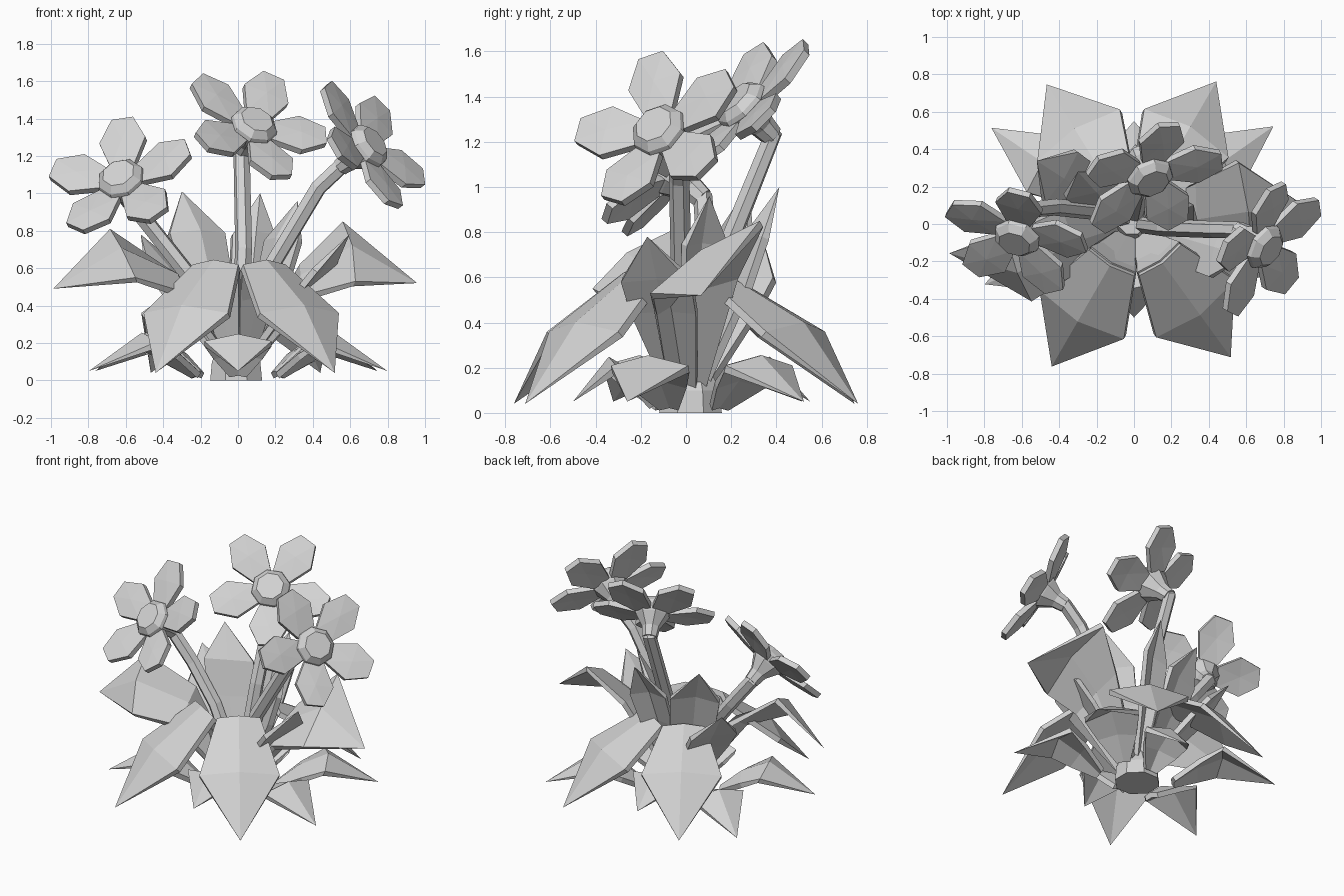
import bpy, bmesh
from math import sin, cos, pi, radians
from mathutils import Vector, Matrix

cube = bpy.data.objects.get("Cube")
if cube:
    bpy.data.objects.remove(cube, do_unlink=True)

GREY = (0.65, 0.65, 0.65, 1)
mat = bpy.data.materials.new("pale_grey")
mat.use_nodes = True
mat.diffuse_color = GREY
mat.node_tree.nodes["Principled BSDF"].inputs["Base Color"].default_value = GREY


def add_object(name, data):
    obj = bpy.data.objects.new(name, data)
    data.materials.append(mat)
    bpy.context.collection.objects.link(obj)
    return obj


def from_bmesh(name, bm, matrix=None):
    bmesh.ops.recalc_face_normals(bm, faces=bm.faces)
    if matrix:
        bm.transform(matrix)
    mesh = bpy.data.meshes.new(name)
    bm.to_mesh(mesh)
    bm.free()
    return add_object(name, mesh)


def bridge(bm, rings):
    for a, b in zip(rings, rings[1:]):
        for i in range(len(a)):
            j = (i + 1) % len(a)
            bm.faces.new((a[i], a[j], b[j], b[i]))


def lathe(name, profile, sides, matrix=None):
    """Closed faceted solid from a (radius, height) profile."""
    bm = bmesh.new()
    rings = [[bm.verts.new((r * cos(2 * pi * (i + .5) / sides),
                            r * sin(2 * pi * (i + .5) / sides), z))
              for i in range(sides)] for r, z in profile]
    bridge(bm, rings)
    bm.faces.new(rings[0])
    bm.faces.new(rings[-1])
    return from_bmesh(name, bm, matrix)


def leaf(name, angle, rows, tip, tilt=0, bend=0, skew=0, ridge=.04):
    """Thick ridged leaf with a sharp tip; rows are (radius, height, half width)."""
    bm = bmesh.new()
    rings = []
    last = len(rows) - 1
    for k, (r, z, half) in enumerate(rows):
        a = radians(angle + bend * k / last)
        turned = a + radians(skew)
        out = Vector((cos(a), sin(a), 0))
        mid = out * r + Vector((0, 0, z))
        side = Vector((-sin(turned), cos(turned), 0)) * half
        side.z = tilt * k / last
        nxt = rows[k + 1] if k < last else tip
        run = out * (nxt[0] - r) + Vector((0, 0, nxt[1] - z))
        up = run.cross(side).normalized()
        top = [mid - side, mid + up * ridge * half / rows[-1][2], mid + side]
        under = [p - up * .035 for p in reversed(top)]
        rings.append([bm.verts.new(p) for p in top + under])
    bridge(bm, rings)
    bm.faces.new(rings[0])
    a = radians(angle)
    point = bm.verts.new((tip[0] * cos(a), tip[0] * sin(a), tip[1]))
    for i, v in enumerate(rings[-1]):
        bm.faces.new((v, rings[-1][(i + 1) % 6], point))
    return from_bmesh(name, bm)


def stem(name, points):
    curve = bpy.data.curves.new(name, "CURVE")
    curve.dimensions = "3D"
    curve.bevel_depth = .046
    curve.bevel_resolution = 1
    curve.use_fill_caps = True
    spline = curve.splines.new("POLY")
    spline.use_smooth = False
    spline.points.add(len(points) - 1)
    for p, co in zip(spline.points, points):
        p.co = (*co, 1)
    return add_object(name, curve)


def flower(name, center, normal, first_petal, stem_path):
    """Five cupped petals around a faceted eye, a tapered calyx and a stem."""
    n = Vector(normal).normalized()
    x = Vector(first_petal)
    x = (x - n * x.dot(n)).normalized()
    y = n.cross(x)
    frame = Matrix((x, y, n)).transposed().to_4x4()
    frame.translation = center
    half_outline = [(.1, .065), (.26, .128), (.395, .06)]
    outline = half_outline + [(r, -w) for r, w in reversed(half_outline)]
    for k in range(5):
        bm = bmesh.new()
        rings = [[bm.verts.new((r, w, .16 * r - .04 + h)) for r, w in outline]
                 for h in (.018, -.018)]
        bridge(bm, rings)
        for ring, h in zip(rings, (.028, -.008)):
            crown = bm.verts.new((.26, 0, h))
            for i in range(6):
                bm.faces.new((ring[i], ring[(i + 1) % 6], crown))
        from_bmesh(f"{name}_petal_{k + 1}", bm,
                   frame @ Matrix.Rotation(2 * pi * k / 5, 4, "Z"))
    lathe(name + "_eye", [(.05, -.2), (.06, -.13), (.11, -.05), (.13, 0),
                          (.125, .02), (.09, .055)], 8, frame)
    neck = Vector(center) - n * .2
    stem(name + "_stem", stem_path + [tuple(neck), tuple(neck + n * .06)])


# Root stub
lathe("root_stub", [(.15, 0), (.14, .1), (.08, .22)], 8,
      Matrix.Translation((-.01, .02, 0)))

# Flowers
flower("right_flower", (-.625, -.07, 1.075), (-.28, -.72, .63), (.01, .17, .21),
       [(0, .02, .1), (-.23, .07, .52), (-.42, .09, .76)])
flower("middle_flower", (.085, .25, 1.36), (.33, -.66, .68), (-.27, .08, .17),
       [(0, .03, .1), (.03, .17, .7)])
flower("left_flower", (.695, -.12, 1.25), (.72, -.44, .53), (-.16, -.02, .23),
       [(.02, 0, .1), (.16, -.02, .58), (.43, -.03, 1.03)])

# Large arching leaves at the four corners
for label, angle, shoulder in (("front_left", -54, .62), ("front_right", -120, .62),
                               ("back_left", 60, .56), ("back_right", 122, .56)):
    leaf(label + "_big_leaf", angle,
         [(.05, .12, .05), (.24, shoulder, .14), (.56, .36, .26)], (.88, .04), ridge=.06)

# Raised side leaves
leaf("left_side_leaf", 4, [(.06, .12, .08), (.35, .54, .18), (.6, .69, .245)],
     (.96, .52), tilt=.16, bend=4)
leaf("right_side_leaf", 189, [(.06, .12, .08), (.35, .54, .17), (.66, .68, .19)],
     (1.0, .49), tilt=-.13, bend=12)

# Slanting inner leaves beside the raised ones
for label, angle in (("left", -16), ("right", 147)):
    leaf(label + "_slanting_leaf", angle,
         [(.06, .12, .07), (.34, .46, .15), (.46, .6, .16)], (.62, .78), ridge=.02)

# Upright inner leaves
for label, angle, reach, height, half, skew in (("right", 137, .41, 1.01, .163, -22),
                                                ("left", 18, .335, .96, .13, 26),
                                                ("back", 74, .43, 1.0, .12, 35)):
    leaf(label + "_upright_leaf", angle,
         [(.05, .12, .05), (reach * .55, height * .56, half * .9),
          (reach * .72, height * .78, half)], (reach, height), skew=skew)

# Small leaves lying near the ground
for label, angle, reach in (("front_left", -18, .84), ("front_right", 202, .86),
                            ("back_left", 35, .91), ("back_right", 146, .92),
                            ("front", -90, .5), ("back", 90, .55)):
    leaf(label + "_low_leaf", angle,
         [(reach * .27, .04, .045), (reach * .45, .14, .13),
          (reach * .62, .21, .18)], (reach, .05), ridge=.05)
